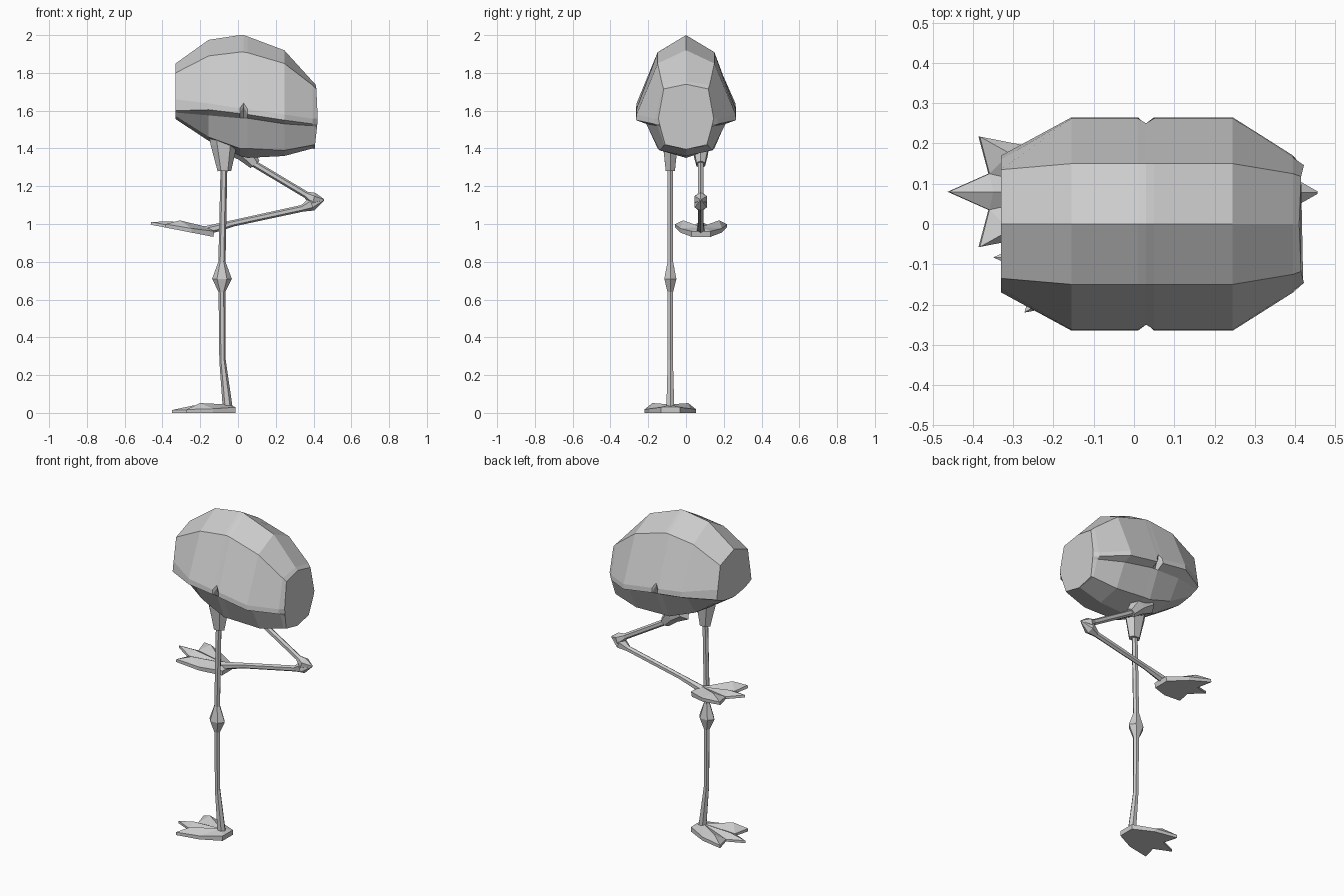
import bpy
from math import cos, sin, radians, pi
from mathutils import Vector


def make(name, verts, faces):
    me = bpy.data.meshes.new(name)
    me.from_pydata([tuple(v) for v in verts], [], faces)
    ob = bpy.data.objects.new(name, me)
    bpy.context.collection.objects.link(ob)
    bpy.context.view_layer.objects.active = ob
    bpy.ops.object.mode_set(mode='EDIT')
    bpy.ops.mesh.select_all(action='SELECT')
    bpy.ops.mesh.normals_make_consistent(inside=False)
    bpy.ops.object.mode_set(mode='OBJECT')
    return ob


def loft(name, rings):
    n, verts, faces = len(rings[0]), [], []
    for r in rings:
        verts += r
    for k in range(len(rings) - 1):
        for i in range(n):
            j = (i + 1) % n
            faces.append((k * n + i, k * n + j, (k + 1) * n + j, (k + 1) * n + i))
    faces += [tuple(range(n)), tuple(range(len(verts) - n, len(verts)))]
    return make(name, verts, faces)


def limb(name, y, path, sides=6):
    # path rows: x, z, radius in the xz plane, radius along y
    rings = []
    for i, (x, z, ra, rb) in enumerate(path):
        p, q = path[max(i - 1, 0)], path[min(i + 1, len(path) - 1)]
        d = Vector((q[0] - p[0], 0, q[1] - p[1])).normalized()
        side = Vector((d.z, 0, -d.x))
        rings.append([Vector((x, y, z)) + side * (ra * cos(2 * pi * k / sides))
                      + Vector((0, rb * sin(2 * pi * k / sides), 0)) for k in range(sides)])
    return loft(name, rings)


def foot(name, loc, tilt):
    # half outline: heel, side, outer toe tip, web notch; then middle toe tip
    half = [(0, .05), (-.12, .11), (-.26, .137), (-.235, .045)]
    out = half + [(-.338, 0)] + [(x, -y) for x, y in reversed(half)]
    tops = [.03, .022, .018, .014, .015]
    tops += tops[3::-1]
    verts = [(x, y, 0) for x, y in out]
    verts += [(x, y, z) for (x, y), z in zip(out, tops)]
    verts += [(-.045, 0, .045), (-.19, .095, .052), (-.23, 0, .038), (-.19, -.095, .052)]
    faces = [tuple(range(9))]
    faces += [(i, (i + 1) % 9, 9 + (i + 1) % 9, 9 + i) for i in range(9)]
    T, M = 18, 20
    faces.append((T, 9, 17))
    for h, s, o, n, R in ((9, 10, 11, 12, 19), (17, 16, 15, 14, 21)):
        faces += [(T, h, s), (T, s, R), (s, o, R), (R, o, n), (T, R, n), (T, n, M), (n, 13, M)]
    ob = make(name, verts, faces)
    ob.location = loc
    ob.rotation_euler = (0, radians(tilt), 0)


# body with folded wings
# rows: x, top z, shoulder y z, wing line y z, lip y z, under y z, belly y z, keel z
S = [
    (-.33, 1.85, .135, 1.80, .16, 1.66, .17, 1.60, .155, 1.59, .10, 1.57, 1.555),
    (-.155, 1.975, .15, 1.89, .262, 1.638, .265, 1.605, .205, 1.575, .13, 1.46, 1.44),
    (.01, 2.0, .15, 1.91, .262, 1.613, .265, 1.585, .22, 1.56, .15, 1.40, 1.36),
    (.03, 2.0, .15, 1.91, .25, 1.64, .245, 1.625, .22, 1.56, .15, 1.40, 1.355),
    (.05, 1.993, .15, 1.907, .262, 1.609, .265, 1.58, .22, 1.56, .15, 1.40, 1.35),
    (.245, 1.92, .15, 1.85, .262, 1.58, .265, 1.55, .21, 1.53, .14, 1.39, 1.36),
    (.395, 1.755, .125, 1.735, .165, 1.557, .17, 1.53, .15, 1.52, .115, 1.418, 1.40),
]
rings = []
for x, zt, *m, zb in S:
    prof = [(m[i], m[i + 1]) for i in range(0, 10, 2)]
    rings.append([(x, 0, zt)] + [(x, y, z) for y, z in prof]
                 + [(x, 0, zb)] + [(x, -y, z) for y, z in reversed(prof)])
# tail end, bulging slightly backwards at mid height
tail = [(.415, .118, 1.715), (.422, .146, 1.56), (.42, .14, 1.53), (.418, .135, 1.51), (.408, .11, 1.42)]
rings.append([(.41, 0, 1.74)] + tail + [(.406, 0, 1.395)] + [(x, -y, z) for x, y, z in reversed(tail)])
loft("body", rings)

# standing leg
limb("standing_thigh", -.083, [(-.075, 1.50, .085, .055), (-.075, 1.42, .07, .045), (-.072, 1.28, .036, .028)])
limb("standing_leg", -.083, [(-.074, 1.32, .018, .017), (-.085, .80, .019, .017), (-.085, .71, .052, .037),
                             (-.085, .64, .018, .017), (-.082, .28, .017, .016), (-.055, .03, .026, .024)])
foot("standing_foot", (-.012, -.083, 0), 0)

# raised leg, folded back under the body
limb("raised_thigh", .078, [(-.02, 1.43, .075, .05), (.04, 1.375, .05, .042), (.09, 1.315, .03, .026)])
limb("raised_upper_leg", .078, [(.05, 1.34, .018, .017), (.36, 1.155, .018, .017), (.40, 1.13, .036, .037),
                                (.455, 1.128, .004, .004)])
limb("raised_lower_leg", .078, [(.455, 1.128, .004, .004), (.39, 1.105, .036, .037), (.34, 1.083, .018, .017),
                                (-.02, 1.005, .017, .016), (-.17, .965, .024, .024)])
foot("raised_foot", (-.131, .08, .932), 11)
